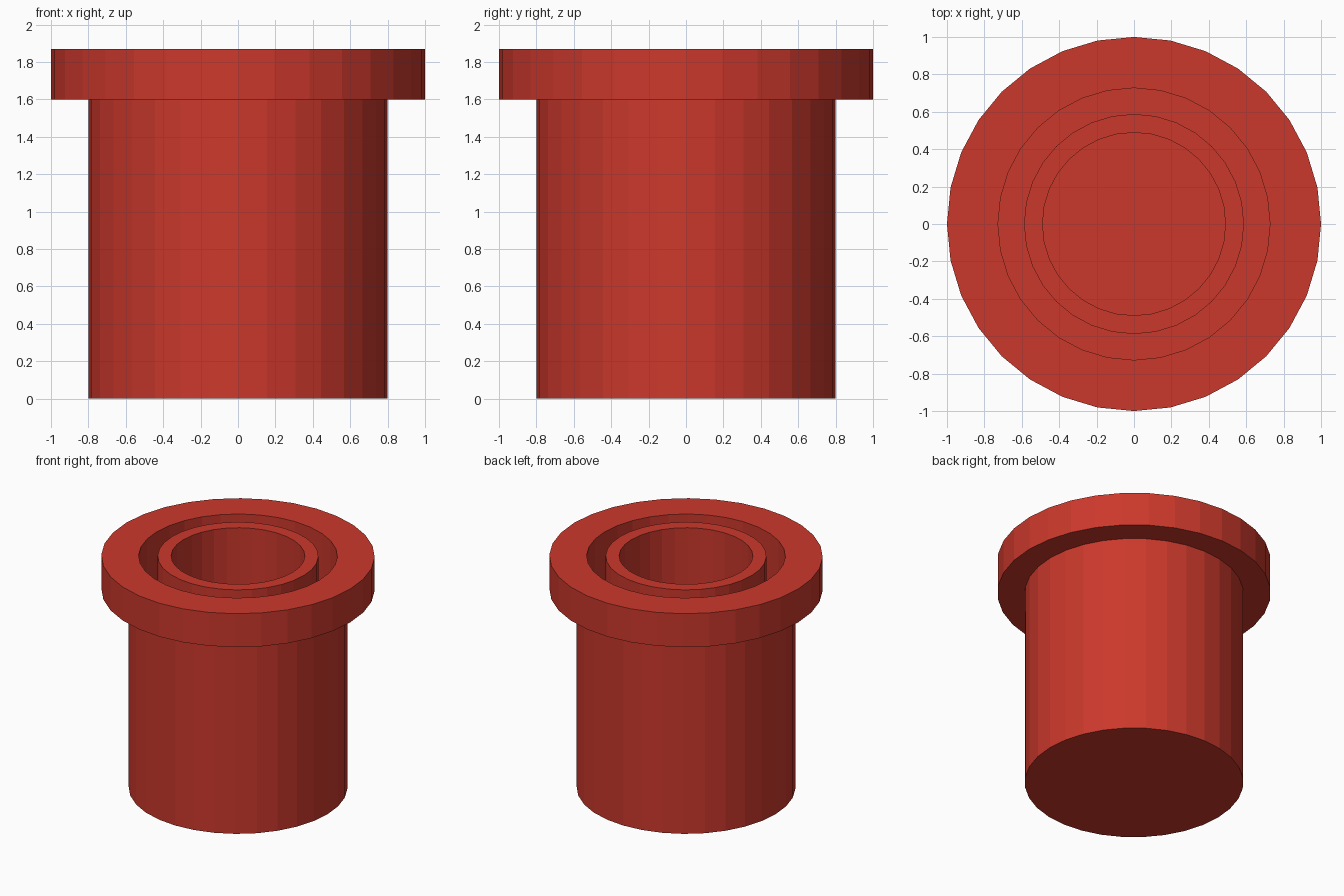
import bpy, bmesh, math

if "Cube" in bpy.data.objects:
    bpy.data.objects.remove(bpy.data.objects["Cube"])

SIDES = 32
TOP, FLANGE_Z, FLOOR = 1.87, 1.6, 0.15

red = bpy.data.materials.new("red_plastic")
red.diffuse_color = (0.60, 0.04, 0.025, 1)
red.use_nodes = True
red.node_tree.nodes["Principled BSDF"].inputs["Base Color"].default_value = red.diffuse_color


def lathe(name, profile):
    """Revolve (radius, z) points around z; radius 0 becomes a pole."""
    bm = bmesh.new()
    rings = []
    for r, z in profile:
        if r == 0:
            rings.append([bm.verts.new((0, 0, z))] * SIDES)
        else:
            rings.append([bm.verts.new((r * math.cos(2 * math.pi * i / SIDES),
                                        r * math.sin(2 * math.pi * i / SIDES), z))
                          for i in range(SIDES)])
    for a, b in zip(rings, rings[1:]):
        for i in range(SIDES):
            j = (i + 1) % SIDES
            bm.faces.new(list(dict.fromkeys((a[i], a[j], b[j], b[i]))))
    bmesh.ops.recalc_face_normals(bm, faces=bm.faces)
    mesh = bpy.data.meshes.new(name)
    bm.to_mesh(mesh)
    bm.free()
    mesh.materials.append(red)
    obj = bpy.data.objects.new(name, mesh)
    bpy.context.collection.objects.link(obj)
    return obj


# Closed-bottom cup with a wide rim, a deep groove and an inner tube
lathe("flanged_cup", [
    (0, 0), (0.8, 0), (0.8, FLANGE_Z),            # base and outer wall
    (1.0, FLANGE_Z), (1.0, TOP),                  # flange
    (0.727, TOP), (0.727, FLOOR),                 # outer side of groove
    (0.588, FLOOR), (0.588, TOP),                 # outer side of inner tube
    (0.489, TOP), (0.489, FLOOR), (0, FLOOR),     # bore and its floor
])
